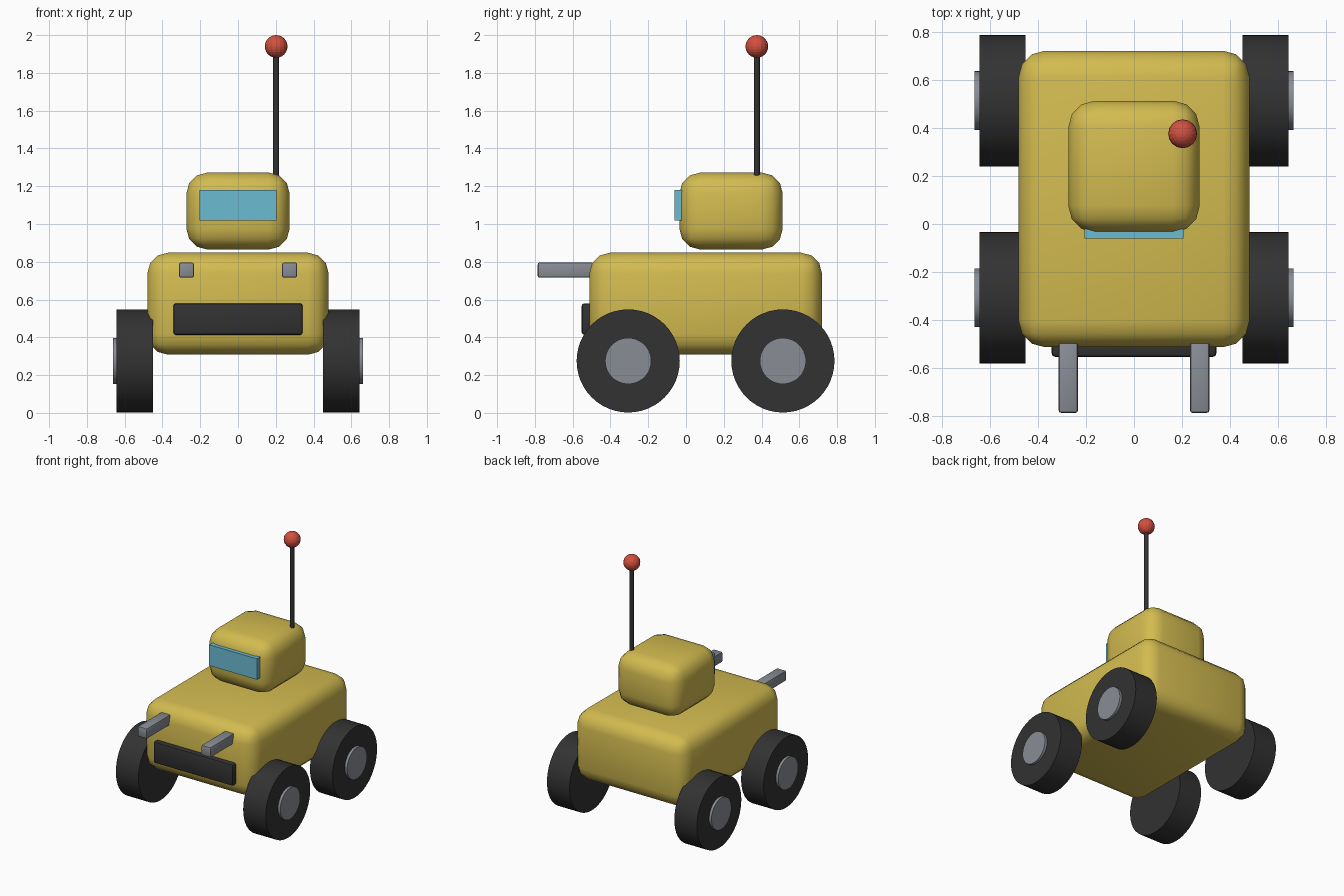
import bpy
from math import radians, pi

cube = bpy.data.objects.get("Cube")
if cube:
    bpy.data.objects.remove(cube, do_unlink=True)


def material(name, rgb):
    mat = bpy.data.materials.new(name)
    mat.use_nodes = True
    mat.diffuse_color = (*rgb, 1)
    mat.node_tree.nodes["Principled BSDF"].inputs["Base Color"].default_value = (*rgb, 1)
    return mat


yellow = material("yellow paint", (0.65, 0.50, 0.08))
dark = material("dark rubber", (0.032, 0.032, 0.032))
grey = material("grey metal", (0.25, 0.27, 0.30))
blue = material("blue glass", (0.15, 0.50, 0.65))
red = material("red", (0.65, 0.08, 0.05))


def finish(name, mat, smooth=True):
    obj = bpy.context.object
    obj.name = name
    obj.data.materials.append(mat)
    if smooth:
        bpy.ops.object.shade_smooth_by_angle(angle=radians(40))
    return obj


def box(name, mat, low, high, bevel=0, segments=3):
    """Box between two corners, with rounded edges."""
    centre = [(a + b) / 2 for a, b in zip(low, high)]
    bpy.ops.mesh.primitive_cube_add(size=1, location=centre)
    obj = bpy.context.object
    obj.scale = [b - a for a, b in zip(low, high)]
    bpy.ops.object.transform_apply(location=False, rotation=False, scale=True)
    if bevel:
        mod = obj.modifiers.new("Rounded edges", 'BEVEL')
        mod.width = bevel
        mod.segments = segments
        bpy.ops.object.modifier_apply(modifier=mod.name)
    return finish(name, mat, smooth=bevel > 0)


def axle_cylinder(name, mat, radius, x0, x1, y, z):
    bpy.ops.mesh.primitive_cylinder_add(
        vertices=48, radius=radius, depth=abs(x1 - x0),
        location=((x0 + x1) / 2, y, z), rotation=(0, pi / 2, 0))
    return finish(name, mat)


# Body and floating head
box("body", yellow, (-0.48, -0.512, 0.308), (0.48, 0.72, 0.848), 0.11)
box("head", yellow, (-0.273, -0.035, 0.865), (0.273, 0.512, 1.272), 0.11)
box("visor", blue, (-0.205, -0.06, 1.018), (0.205, -0.02, 1.18))

# Front bumper
box("bumper", dark, (-0.342, -0.552, 0.413), (0.342, -0.48, 0.58), 0.014, 2)

# Wheels, hubs and forward arms on both sides
for side, s in (("left", 1), ("right", -1)):
    for end, y in (("front", -0.306), ("back", 0.513)):
        axle_cylinder(f"{end}_{side}_wheel", dark, 0.273, s * 0.45, s * 0.643, y, 0.275)
        axle_cylinder(f"{end}_{side}_hub", grey, 0.122, s * 0.60, s * 0.663, y, 0.275)
    x = s * 0.273
    box(f"{side}_arm", grey, (x - 0.04, -0.785, 0.716), (x + 0.04, -0.49, 0.796), 0.01, 2)

# Antenna with a ball on top
bpy.ops.mesh.primitive_cylinder_add(vertices=16, radius=0.016, depth=0.70,
                                    location=(0.202, 0.375, 1.585))
finish("antenna", dark)
bpy.ops.mesh.primitive_uv_sphere_add(segments=16, ring_count=12, radius=0.06,
                                     location=(0.202, 0.375, 1.94))
finish("antenna_ball", red, smooth=False)
